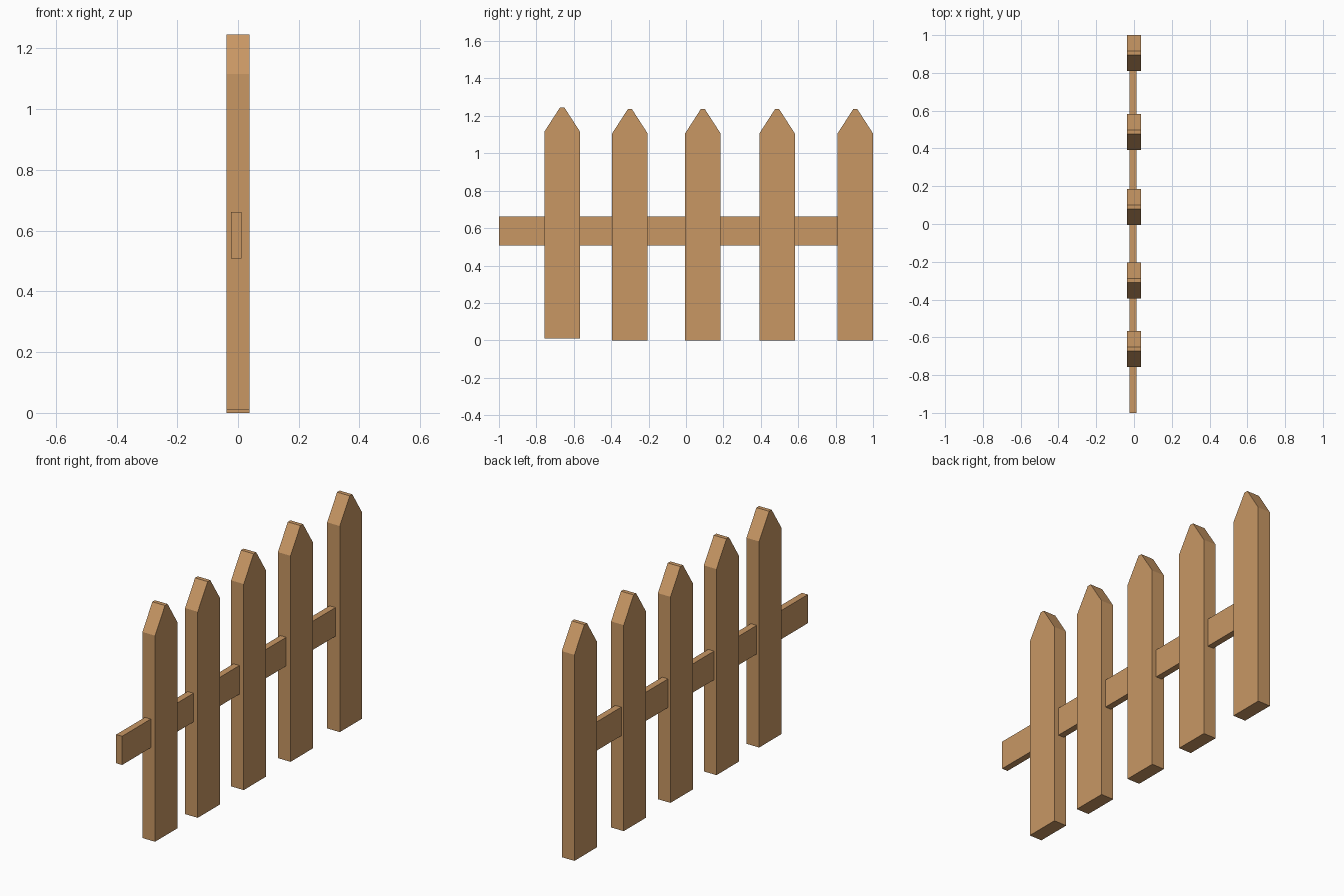
import bpy, bmesh

if "Cube" in bpy.data.objects:
    bpy.data.objects.remove(bpy.data.objects["Cube"])

wood = bpy.data.materials.new("warm_wood")
wood.diffuse_color = (0.578, 0.309, 0.127, 1)
wood.use_nodes = True
wood.node_tree.nodes["Principled BSDF"].inputs["Base Color"].default_value = wood.diffuse_color


def extrude_profile(name, profile, x0, x1):
    """Extrude a (y, z) outline along x."""
    bm = bmesh.new()
    face = bm.faces.new([bm.verts.new((x0, y, z)) for y, z in profile])
    ext = bmesh.ops.extrude_face_region(bm, geom=[face])
    verts = [v for v in ext["geom"] if isinstance(v, bmesh.types.BMVert)]
    bmesh.ops.translate(bm, verts=verts, vec=(x1 - x0, 0, 0))
    bmesh.ops.recalc_face_normals(bm, faces=bm.faces)
    mesh = bpy.data.meshes.new(name)
    bm.to_mesh(mesh)
    bm.free()
    mesh.materials.append(wood)
    obj = bpy.data.objects.new(name, mesh)
    bpy.context.collection.objects.link(obj)
    return obj


# Pointed pickets: (centre y, base z)
W = 0.095
for i, (y, z) in enumerate([(-0.662, 0.01), (-0.3, 0), (0.09, 0), (0.487, 0), (0.905, 0)]):
    extrude_profile(f"picket_{i + 1}", [
        (y - W, z), (y + W, z), (y + W, z + 1.106),
        (y + 0.011, z + 1.236), (y - 0.011, z + 1.236), (y - W, z + 1.106),
    ], -0.0375, 0.0375)

# Horizontal rail, ending inside the last picket
extrude_profile("rail", [(-1, 0.508), (0.9, 0.508), (0.9, 0.662), (-1, 0.662)], -0.023, 0.012)
